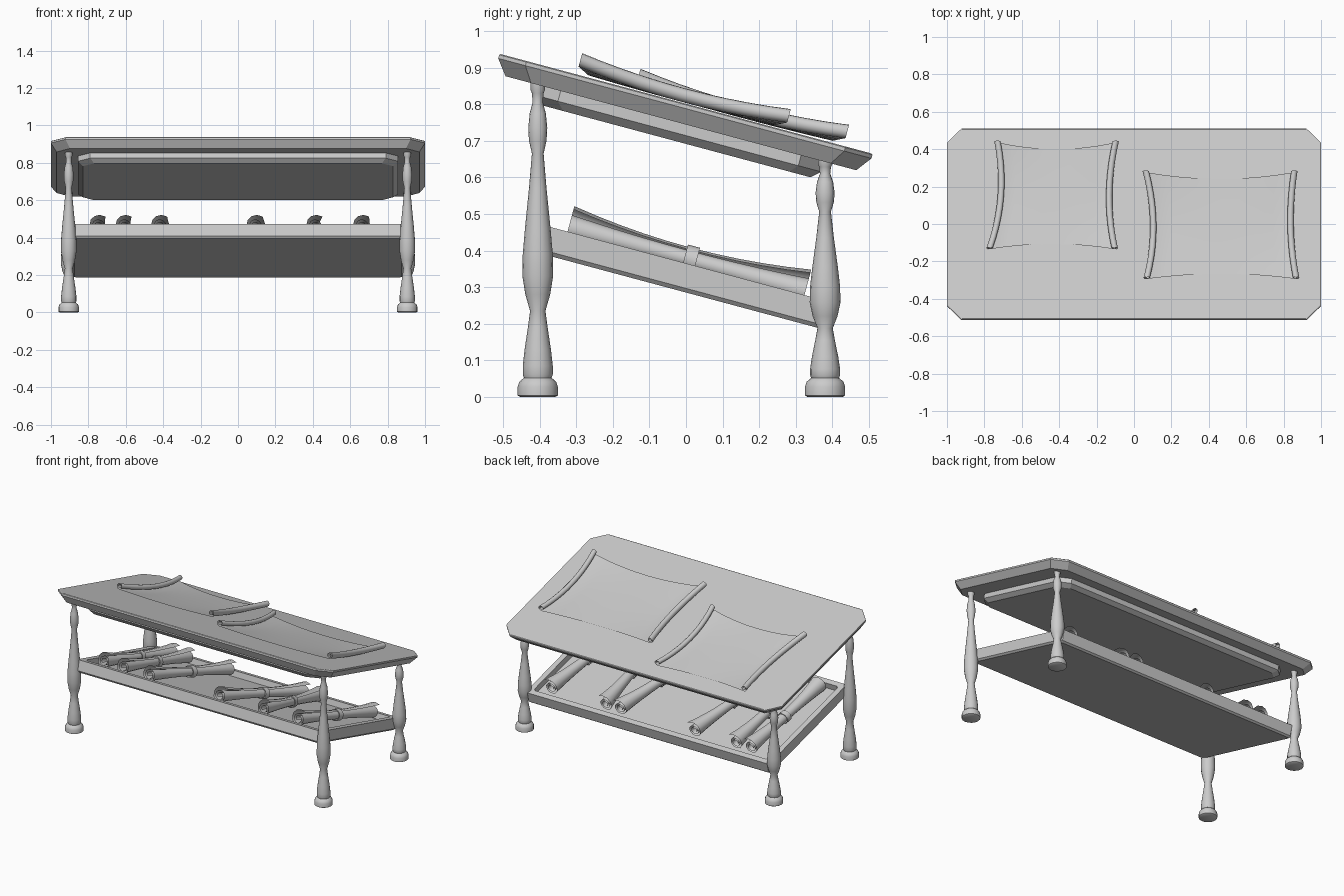
import bpy, bmesh
from math import sin, cos, pi, radians

if "Cube" in bpy.data.objects:
    bpy.data.objects.remove(bpy.data.objects["Cube"])

TILT = radians(-15)


def finish(name, bm, loc=(0, 0, 0), tilt=0, smooth=None, fix=True):
    if fix:
        bmesh.ops.recalc_face_normals(bm, faces=bm.faces[:])
    me = bpy.data.meshes.new(name)
    bm.to_mesh(me)
    bm.free()
    ob = bpy.data.objects.new(name, me)
    bpy.context.collection.objects.link(ob)
    ob.location = loc
    ob.rotation_euler.x = tilt
    if smooth:
        bpy.ops.object.select_all(action='DESELECT')
        ob.select_set(True)
        bpy.context.view_layer.objects.active = ob
        bpy.ops.object.shade_smooth_by_angle(angle=radians(smooth))
    return ob


def loft(bm, rows, closed=False, caps=False):
    rings = [[bm.verts.new(p) for p in row] for row in rows]
    n = len(rings[0])
    for a, b in zip(rings, rings[1:]):
        for i in range(n if closed else n - 1):
            j = (i + 1) % n
            bm.faces.new((a[i], a[j], b[j], b[i]))
    if caps:
        bm.faces.new(rings[0])
        bm.faces.new(rings[-1])


def plate(name, z, rings):
    """Tilted board with cut corners; rings are (height, half x, half y, corner cut)."""
    rows = []
    for w, hx, hy, c in rings:
        rows.append([(hx, hy - c, w), (hx - c, hy, w), (c - hx, hy, w), (-hx, hy - c, w),
                     (-hx, c - hy, w), (c - hx, -hy, w), (hx - c, -hy, w), (hx, c - hy, w)])
    bm = bmesh.new()
    loft(bm, rows, closed=True, caps=True)
    return finish(name, bm, (0, 0, z), TILT)


def quad3(a, m, b, t):
    """Parabola through a, m, b at t = -1, 0, 1."""
    return m + t * (b - a) / 2 + t * t * ((a + b) / 2 - m)


# boards
plate("table_top", 0.80, [(0.001, 0.995, 0.524, 0.075), (-0.002, 1.0, 0.528, 0.077),
                          (-0.012, 1.0, 0.528, 0.077), (-0.054, 0.97, 0.496, 0.072)])
plate("under_panel", 0.80, [(-0.05, 0.855, 0.405, 0.065), (-0.083, 0.855, 0.405, 0.065),
                            (-0.105, 0.83, 0.38, 0.06)])
plate("lower_tray", 0.365, [(-0.038, 0.85, 0.38, 0.012), (0, 0.85, 0.38, 0.012),
                            (0, 0.885, 0.417, 0.015), (-0.066, 0.885, 0.417, 0.015),
                            (-0.077, 0.875, 0.407, 0.015)])

# turned legs
BASE = [(0.048, 0.0), (0.055, 0.004), (0.055, 0.028), (0.05, 0.042), (0.038, 0.052)]
SHAFT = [(0.041, 0.062), (0.041, 0.085), (0.036, 0.13), (0.027, 0.19), (0.021, 0.235),
         (0.034, 0.28), (0.042, 0.33), (0.041, 0.39), (0.035, 0.46), (0.024, 0.57),
         (0.016, 0.665), (0.024, 0.70), (0.026, 0.735), (0.022, 0.775), (0.014, 0.805),
         (0.016, 0.83), (0.02, 0.84), (0.02, 0.862)]


def leg(name, x, y, height):
    k = (height - 0.052) / (0.862 - 0.052)
    prof = BASE + [(r, 0.052 + (z - 0.052) * k) for r, z in SHAFT]
    bm = bmesh.new()
    loft(bm, [[(r * cos(i * pi / 8), r * sin(i * pi / 8), z) for i in range(16)]
              for r, z in prof], closed=True, caps=True)
    finish(name, bm, (x, y, 0), smooth=35)


for side, x in (("left", -0.905), ("right", 0.905)):
    leg("front_leg_" + side, x, -0.405, 0.862)
    leg("back_leg_" + side, x, 0.38, 0.652)


# open parchments: rolled on both sides, sagging in the middle
def parchment(name, v0, left, right):
    R, half, steps, turns = 0.021, 0.295, 10, 18
    rows = []
    for i in range(steps + 1):
        t = -1 + 2 * i / steps
        xl, xr = quad3(*left, t), quad3(*right, t)
        lift = 0.003 + 0.02 * t * t
        row = []

        def roll(x, s):
            pts = []
            for k in range(turns + 1):
                r = R * (1 - 0.6 * k / turns)
                a = -pi / 2 + s * k * pi / 6
                pts.append((x + r * cos(a), v0 + half * t, lift + R + r * sin(a)))
            return pts
        row += roll(xl, -1)[::-1]
        for k in range(1, 8):
            s = -1 + k / 4
            bow = 1 - s * s
            row.append((xl + (xr - xl) * k / 8, v0 + t * (half - 0.032 * bow),
                        0.003 + (lift - 0.003) * (s * s * 0.8 + 0.2)))
        row += roll(xr, 1)
        rows.append(row)
    bm = bmesh.new()
    loft(bm, rows)
    finish(name, bm, (0, 0, 0.80), TILT, 40, fix=False)


parchment("open_parchment_left", 0.15, (-0.77, -0.71, -0.728), (-0.105, -0.135, -0.10))
parchment("open_parchment_right", -0.015, (0.07, 0.105, 0.065), (0.865, 0.835, 0.855))


# tied scrolls resting in the tray
def tied_scroll(name, xf, xb):
    steps, n, L = 10, 30, 0.335
    rows = []
    for i in range(steps + 1):
        t = -1 + 2 * i / steps
        R = 0.032 + 0.016 * t * t
        xc = (xf + xb) / 2 + t * (xb - xf) / 2
        row = []
        for k in range(n + 1):
            r = R * (0.3 + 0.7 * k / n)
            if k > n - 4:  # loose outer edge flares at the ends
                r += 0.004 * (k - n + 4) * t * t
            a = radians(50) + (n - k) * pi / 6
            row.append((xc + r * cos(a), L * t, 0.014 + r * sin(a)))
        rows.append(row)
    bm = bmesh.new()
    loft(bm, rows)
    finish(name, bm, (0, 0, 0.365), TILT, 40, fix=False)
    # tie band
    xm, dx = (xf + xb) / 2, (xb - xf) / (2 * L)
    bm = bmesh.new()
    loft(bm, [[(xm + v * dx + r * cos(k * pi / 6), v, 0.014 + r * sin(k * pi / 6))
               for k in range(12)]
              for r, v in ((0.032, -0.008), (0.037, -0.008), (0.037, 0.026), (0.032, 0.026))],
         closed=True)
    finish(name + "_band", bm, (0, 0, 0.365), TILT, 40)


for i, (xf, xb) in enumerate([(-0.75, -0.70), (-0.61, -0.59), (-0.42, -0.29),
                              (0.09, 0.25), (0.41, 0.355), (0.66, 0.75)]):
    tied_scroll(f"tied_scroll_{i + 1}", xf, xb)
